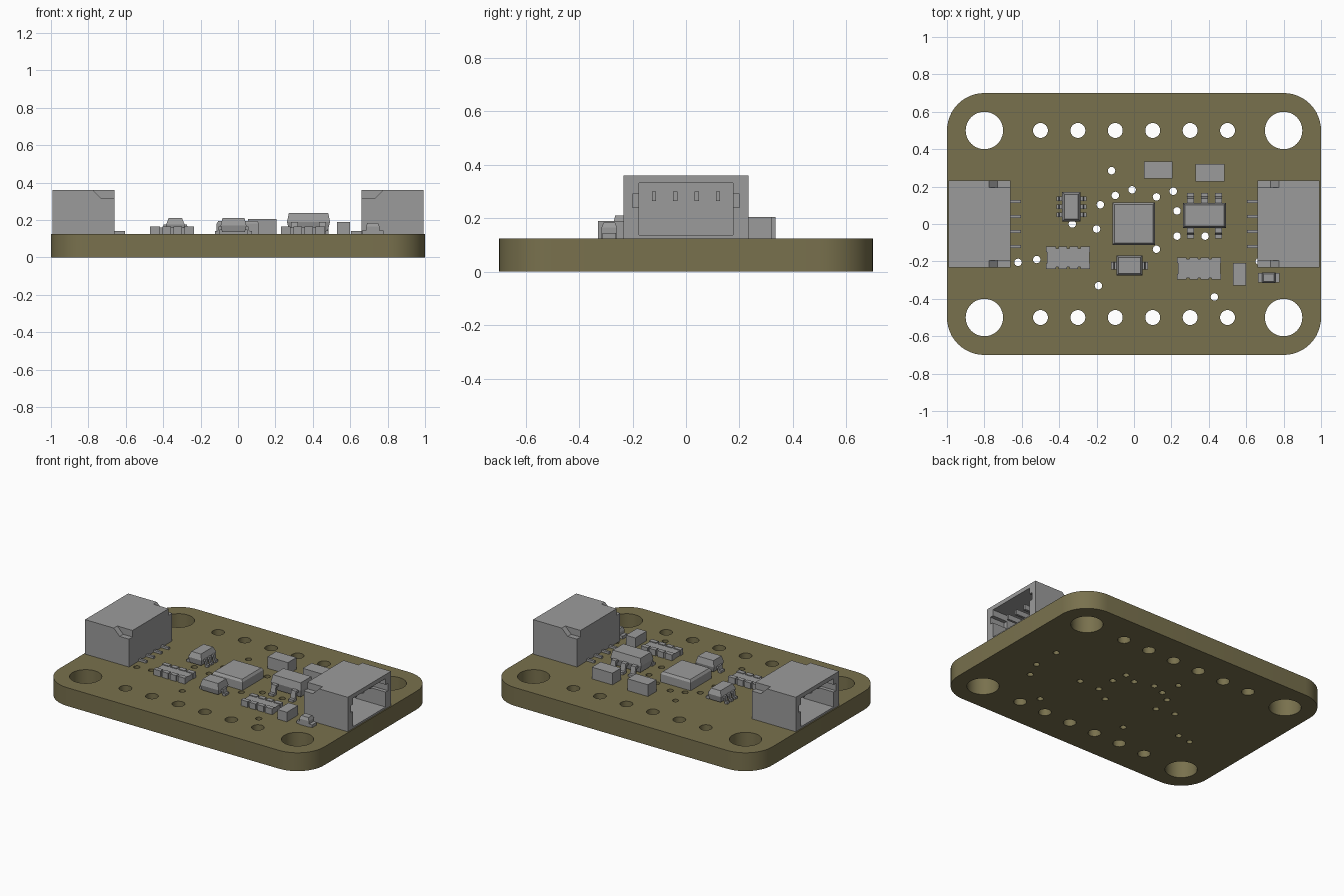
import bpy, bmesh
from math import cos, sin, pi, radians
from mathutils import Vector

cube = bpy.data.objects.get("Cube")
if cube:
    bpy.data.objects.remove(cube)

TOP = 0.125  # upper surface of the board


def material(name, rgb):
    m = bpy.data.materials.new(name)
    m.use_nodes = True
    m.diffuse_color = (*rgb, 1)
    m.node_tree.nodes["Principled BSDF"].inputs["Base Color"].default_value = (*rgb, 1)
    return m


OLIVE = material("olive board", (0.19, 0.165, 0.075))
GREY = material("component grey", (0.33, 0.33, 0.33))


def finish(name, bm, mat=GREY):
    bmesh.ops.recalc_face_normals(bm, faces=bm.faces)
    mesh = bpy.data.meshes.new(name)
    bm.to_mesh(mesh)
    bm.free()
    mesh.materials.append(mat)
    ob = bpy.data.objects.new(name, mesh)
    bpy.context.collection.objects.link(ob)
    return ob


def prism(bm, pts, vec):
    """Extrude a flat outline along a vector."""
    face = bm.faces.new([bm.verts.new(p) for p in pts])
    out = bmesh.ops.extrude_face_region(bm, geom=[face], use_keep_orig=True)
    bmesh.ops.translate(bm, vec=Vector(vec),
                        verts=[v for v in out["geom"] if isinstance(v, bmesh.types.BMVert)])


def box(bm, x0, x1, y0, y1, z0, z1):
    prism(bm, [(x0, y0, z0), (x1, y0, z0), (x1, y1, z0), (x0, y1, z0)], (0, 0, z1 - z0))


def moulded(bm, x0, x1, y0, y1, levels):
    """Body stacked from rectangular rings, each level is (height, inset)."""
    rings = [[bm.verts.new(p) for p in ((x0 + i, y0 + i, z), (x1 - i, y0 + i, z),
                                        (x1 - i, y1 - i, z), (x0 + i, y1 - i, z))]
             for z, i in levels]
    for a, b in zip(rings, rings[1:]):
        for k in range(4):
            n = (k + 1) % 4
            bm.faces.new((a[k], a[n], b[n], b[k]))
    bm.faces.new(rings[0][::-1])
    bm.faces.new(rings[-1])


def gull_leg(bm, root, out, reach, height, width):
    """Bent lead running from a body side down to a foot on the board."""
    root, out = Vector(root), Vector(out)
    side = Vector((-out.y, out.x, 0)) * width
    t = 0.016
    outline = [(-0.01, height), (reach * 0.5, height), (reach * 0.65, TOP + t), (reach, TOP + t),
               (reach, TOP), (reach * 0.4, TOP), (reach * 0.3, height - t), (-0.01, height - t)]
    prism(bm, [root + out * u + Vector((0, 0, z)) - side / 2 for u, z in outline], side)


# Board: rounded outline with round holes, extruded
def circle(x, y, r, n):
    return [(x + r * cos(2 * pi * k / n), y + r * sin(2 * pi * k / n)) for k in range(n)]


outline = []
for q, (sx, sy) in enumerate([(1, 1), (-1, 1), (-1, -1), (1, -1)]):
    for k in range(13):
        a = (q + k / 12) * pi / 2
        outline.append((sx * 0.8 + 0.2 * cos(a), sy * 0.5 + 0.2 * sin(a)))
loops = [outline]
for sy in (-0.5, 0.5):
    loops += [circle(sx, sy, 0.1, 40) for sx in (-0.8, 0.8)]
    loops += [circle(-0.5 + 0.2 * k, sy, 0.04, 24) for k in range(6)]
VIAS = [(-.12, .285), (-.01, .183), (-.1, .153), (.12, .145), (.21, .175), (-.18, .103),
        (.23, .07), (-.33, 0), (-.2, -.027), (.23, -.065), (.38, -.065), (.12, -.135),
        (-.62, -.205), (-.52, -.19), (-.19, -.33), (.43, -.39), (.67, -.2), (.72, .11), (.72, -.08)]
loops += [circle(x, y, 0.02, 16) for x, y in VIAS]

curve = bpy.data.curves.new("board_outline", "CURVE")
curve.dimensions = "2D"
curve.fill_mode = "BOTH"
curve.extrude = TOP / 2
for pts in loops:
    s = curve.splines.new("POLY")
    s.points.add(len(pts) - 1)
    for p, (x, y) in zip(s.points, pts):
        p.co = (x, y, 0, 1)
    s.use_cyclic_u = True
temp = bpy.data.objects.new("board_outline", curve)
bpy.context.collection.objects.link(temp)
bpy.context.view_layer.update()
flat = bpy.data.meshes.new_from_object(temp.evaluated_get(bpy.context.evaluated_depsgraph_get()))
bm = bmesh.new()
bm.from_mesh(flat)
bmesh.ops.remove_doubles(bm, verts=bm.verts, dist=1e-5)
bmesh.ops.translate(bm, verts=bm.verts, vec=(0, 0, TOP / 2))
bpy.data.objects.remove(temp)
bpy.data.meshes.remove(flat)
board = finish("circuit_board", bm, OLIVE)
bpy.context.view_layer.objects.active = board
board.select_set(True)
bpy.ops.object.shade_smooth_by_angle(angle=radians(30))
board.select_set(False)

# Side sockets: block with cavity, side slots and lowered rear ears, mirrored
bm = bmesh.new()
box(bm, 0.66, 0.992, -0.233, 0.233, TOP, 0.36)
socket = finish("side_socket", bm)


def cut(name, build):
    b = bmesh.new()
    build(b)
    cutter = finish(name, b)
    cutter.hide_render = True
    cutter.hide_viewport = True
    cutter.display_type = "WIRE"
    mod = socket.modifiers.new(name, "BOOLEAN")
    mod.operation = "DIFFERENCE"
    mod.solver = "EXACT"
    mod.object = cutter


def ears(b):
    for y in (-0.25, 0.195):
        prism(b, [(0.64, y, 0.315), (0.73, y, 0.315), (0.785, y, 0.37), (0.64, y, 0.37)], (0, 0.055, 0))


cut("cavity_cutter", lambda b: box(b, 0.72, 1.05, -0.175, 0.175, 0.138, 0.332))
cut("slot_cutter", lambda b: box(b, 0.88, 1.05, -0.2, 0.2, 0.24, 0.29))
cut("ear_cutter", ears)
socket.modifiers.new("Mirror", "MIRROR")

bm = bmesh.new()
for k in range(4):
    y = -0.12 + 0.08 * k
    box(bm, 0.71, 0.92, y - 0.008, y + 0.008, 0.265, 0.3)      # contact in the cavity
    box(bm, 0.605, 0.67, y - 0.008, y + 0.008, TOP, 0.14)      # solder tail
finish("socket_pins", bm).modifiers.new("Mirror", "MIRROR")

# Central square chip
bm = bmesh.new()
moulded(bm, -0.115, 0.112, -0.112, 0.115, [(TOP, 0), (0.18, 0), (0.195, 0.01)])
finish("main_chip", bm)

# Small six-leg chip
bm = bmesh.new()
moulded(bm, -0.385, -0.285, 0.013, 0.172, [(0.135, 0.008), (0.175, 0), (0.21, 0.014)])
for y in (0.05, 0.093, 0.136):
    gull_leg(bm, (-0.38, y, 0), (-1, 0, 0), 0.035, 0.175, 0.024)
    gull_leg(bm, (-0.29, y, 0), (1, 0, 0), 0.035, 0.175, 0.024)
finish("six_leg_chip", bm)

# Larger five-leg chip
bm = bmesh.new()
moulded(bm, 0.262, 0.492, -0.022, 0.112, [(0.14, 0.012), (0.19, 0), (0.238, 0.01)])
for x in (0.302, 0.377, 0.452):
    gull_leg(bm, (x, 0.107, 0), (0, 1, 0), 0.06, 0.19, 0.036)
    if x != 0.377:
        gull_leg(bm, (x, -0.017, 0), (0, -1, 0), 0.06, 0.19, 0.036)
finish("five_leg_chip", bm)

# Diode with two flat leads
bm = bmesh.new()
moulded(bm, -0.093, 0.045, -0.275, -0.168, [(0.135, 0.008), (0.17, 0), (0.21, 0.01)])
gull_leg(bm, (-0.085, -0.222, 0), (-1, 0, 0), 0.037, 0.165, 0.04)
gull_leg(bm, (0.037, -0.222, 0), (1, 0, 0), 0.037, 0.165, 0.04)
finish("diode", bm)

# Resistor arrays: body with four terminals on each long side
for name, x, y in (("left_resistor_array", -0.352, -0.18), ("right_resistor_array", 0.348, -0.238)):
    bm = bmesh.new()
    box(bm, x - 0.114, x + 0.114, y - 0.05, y + 0.05, TOP, 0.16)
    for k in range(4):
        cx = x - 0.0885 + 0.059 * k
        for s in (-1, 1):
            a, b = sorted((y + s * 0.03, y + s * 0.06))
            box(bm, cx - 0.0225 - 0.007 * (k == 0), cx + 0.0225 + 0.007 * (k == 3), a, b, TOP, 0.165)
    finish(name, bm)

# Plain capacitors
for name, *size in (("rear_capacitor", 0.053, 0.207, 0.243, 0.335, TOP, 0.205),
                    ("right_capacitor", 0.33, 0.485, 0.228, 0.322, TOP, 0.205),
                    ("front_capacitor", 0.528, 0.6, -0.33, -0.208, TOP, 0.19)):
    bm = bmesh.new()
    box(bm, *size)
    finish(name, bm)

# Indicator lamp: low base with a raised lens and end pads
bm = bmesh.new()
box(bm, 0.684, 0.756, -0.316, -0.258, TOP, 0.165)
moulded(bm, 0.684, 0.756, -0.316, -0.258, [(0.165, 0.0), (0.185, 0.008)])
for a in (0.662, 0.75):
    box(bm, a, a + 0.028, -0.312, -0.262, TOP, 0.145)
finish("indicator_lamp", bm)
